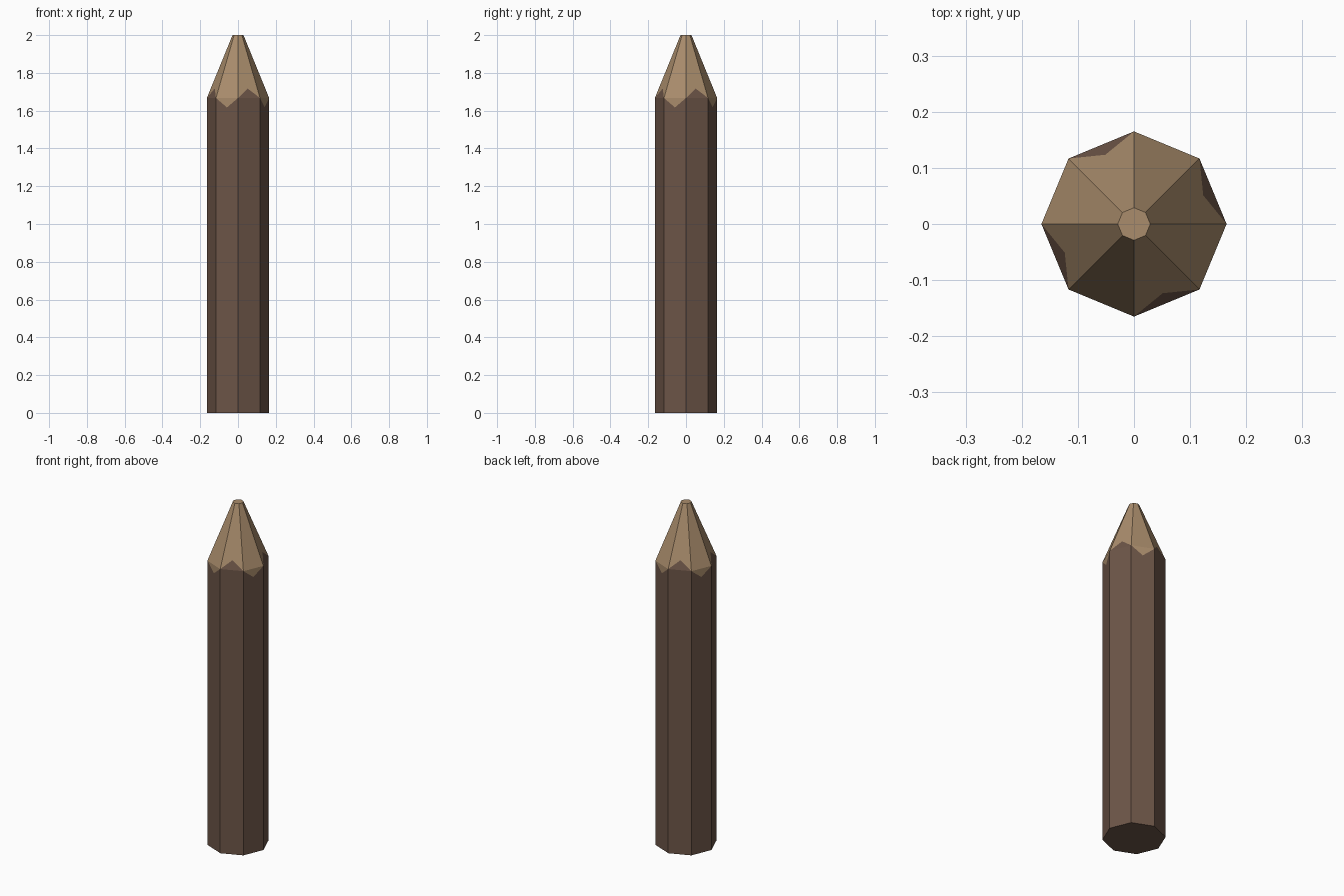
import bpy, bmesh
from math import cos, sin, tau

if "Cube" in bpy.data.objects:
    bpy.data.objects.remove(bpy.data.objects["Cube"])

SIDES, R, TIP_R = 8, 0.165, 0.029
SHOULDER, TOP, ZIG = 1.667, 2.0, 0.05


def material(name, color):
    m = bpy.data.materials.new(name)
    m.diffuse_color = (*color, 1)
    m.use_nodes = True
    m.node_tree.nodes["Principled BSDF"].inputs["Base Color"].default_value = m.diffuse_color
    return m


bm = bmesh.new()


def ring(r, z):
    return [bm.verts.new((r * cos(tau * i / SIDES), r * sin(tau * i / SIDES), z))
            for i in range(SIDES)]


def face(verts, mat):
    bm.faces.new(verts).material_index = mat


base, shoulder, tip = ring(R, 0), ring(R, SHOULDER), ring(TIP_R, TOP)
BARK, WOOD = 0, 1

for i in range(SIDES):
    j = (i + 1) % SIDES
    a, b, ta, tb = shoulder[i], shoulder[j], tip[i], tip[j]
    mid = (a.co + b.co) / 2
    if i % 2 == 0:
        # bark tooth reaching up onto the sharpened point
        peak = bm.verts.new(mid.lerp((ta.co + tb.co) / 2, ZIG / (TOP - SHOULDER)))
        face([base[i], base[j], b, a], BARK)
        face([a, b, peak], BARK)
        face([a, peak, b, tb, ta], WOOD)
    else:
        # bare wood notch cut down into the bark
        mid.z -= ZIG
        dip = bm.verts.new(mid)
        face([base[i], base[j], b, dip, a], BARK)
        face([a, dip, b], WOOD)
        face([a, b, tb, ta], WOOD)

# flat ends
face(base[::-1], BARK)
face(tip, WOOD)

mesh = bpy.data.meshes.new("wooden_stake")
bm.to_mesh(mesh)
bm.free()
mesh.materials.append(material("bark", (0.15, 0.09, 0.063)))
mesh.materials.append(material("bare_wood", (0.40, 0.265, 0.15)))
bpy.context.collection.objects.link(bpy.data.objects.new("wooden_stake", mesh))
